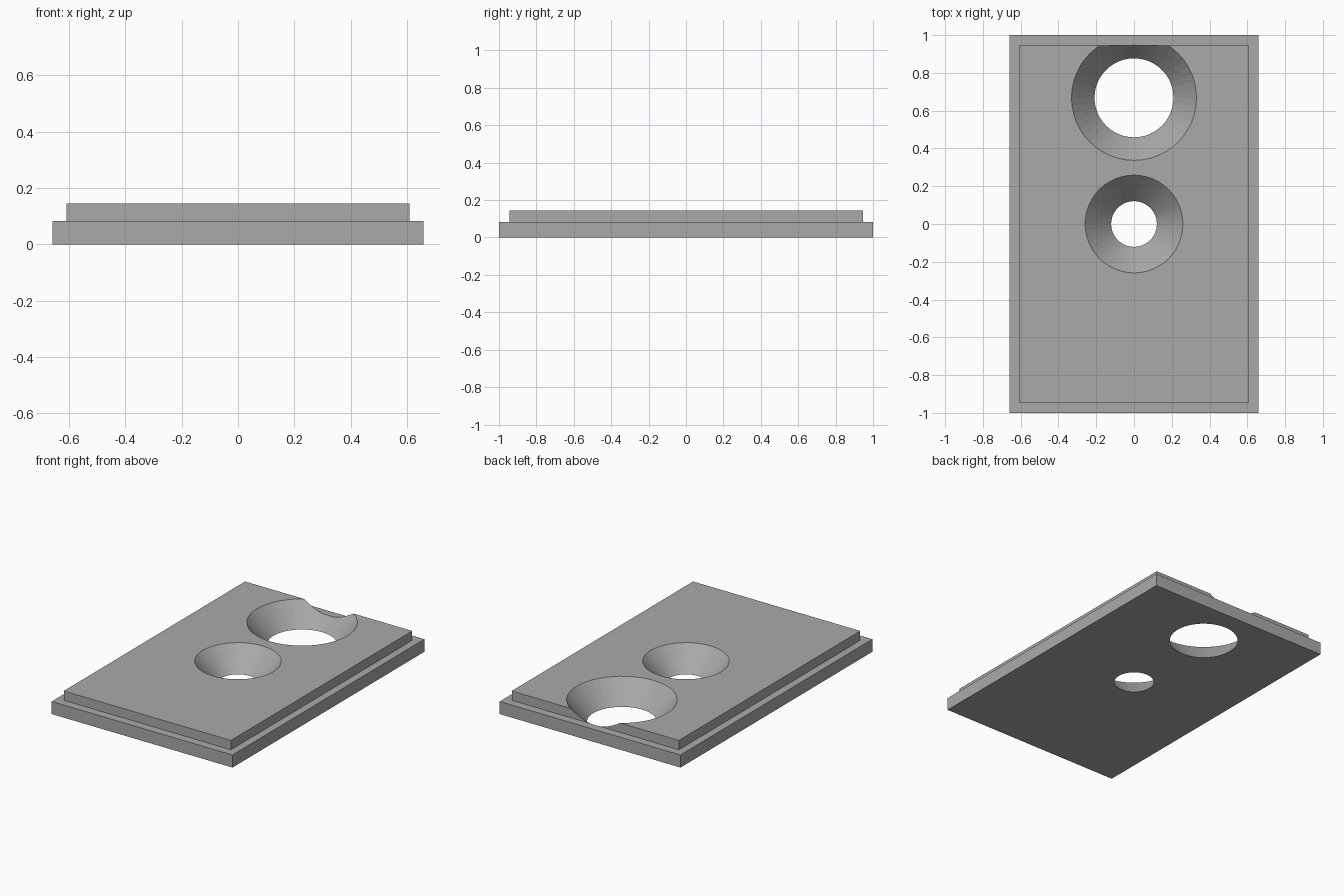
import bpy

cube = bpy.data.objects.get("Cube")
if cube:
    bpy.data.objects.remove(cube, do_unlink=True)

BASE_H, TOP_H = 0.083, 0.145

grey = bpy.data.materials.new("plain grey")
grey.use_nodes = True
colour = (0.4, 0.4, 0.4, 1)
grey.diffuse_color = colour
grey.node_tree.nodes["Principled BSDF"].inputs["Base Color"].default_value = colour


def slab(name, half_x, half_y, z0, z1):
    bpy.ops.mesh.primitive_cube_add(size=2, location=(0, 0, (z0 + z1) / 2))
    ob = bpy.context.object
    ob.name = name
    ob.scale = (half_x, half_y, (z1 - z0) / 2)
    bpy.ops.object.transform_apply(location=True, scale=True)
    ob.data.materials.append(grey)
    return ob


def cone_cutter(name, y, r_low, r_high):
    # Continue the taper past both faces so the cut is clean
    pad = 0.05
    grow = (r_high - r_low) / TOP_H * pad
    bpy.ops.mesh.primitive_cone_add(vertices=48, radius1=r_low - grow, radius2=r_high + grow,
                                    depth=TOP_H + 2 * pad, location=(0, y, TOP_H / 2))
    ob = bpy.context.object
    ob.name = name
    ob.data.materials.append(grey)
    ob.hide_render = True
    return ob


# Stepped plate
plates = [slab("base_plate", 0.66, 1.0, 0, BASE_H),
          slab("raised_panel", 0.61, 0.945, BASE_H, TOP_H)]

# Tapered through holes
cutters = [cone_cutter("centre_hole_cutter", 0, 0.121, 0.259),
           cone_cutter("back_hole_cutter", 0.668, 0.209, 0.331)]

for plate in plates:
    bpy.context.view_layer.objects.active = plate
    for cutter in cutters:
        cut = plate.modifiers.new(cutter.name, 'BOOLEAN')
        cut.operation = 'DIFFERENCE'
        cut.solver = 'EXACT'
        cut.object = cutter
        bpy.ops.object.modifier_apply(modifier=cut.name)

for cutter in cutters:
    bpy.data.objects.remove(cutter, do_unlink=True)
